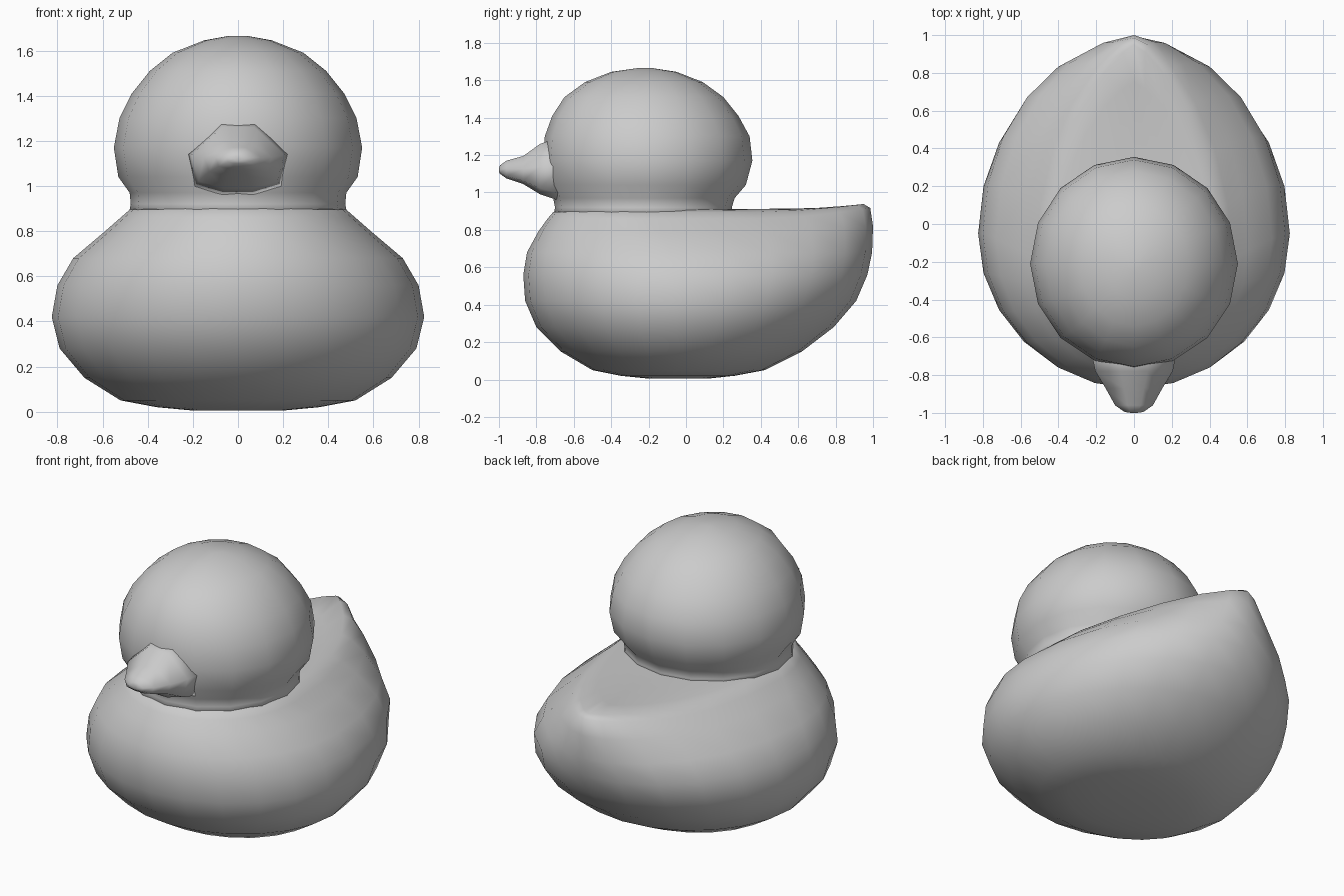
import bpy, bmesh, math

cube = bpy.data.objects.get("Cube")
if cube:
    bpy.data.objects.remove(cube, do_unlink=True)

grey = bpy.data.materials.new("plain grey")
grey.use_nodes = True
colour = (0.6, 0.6, 0.6, 1)
grey.diffuse_color = colour
grey.node_tree.nodes["Principled BSDF"].inputs["Base Color"].default_value = colour


def loft(name, rings):
    """Skin a list of equal rings, close both ends and smooth the result."""
    bm = bmesh.new()
    loops = [[bm.verts.new(p) for p in ring] for ring in rings]
    n = len(loops[0])
    for a, b in zip(loops, loops[1:]):
        for i in range(n):
            j = (i + 1) % n
            bm.faces.new((a[i], a[j], b[j], b[i]))
    bm.faces.new(loops[0][::-1])
    bm.faces.new(loops[-1])
    bmesh.ops.recalc_face_normals(bm, faces=bm.faces[:])
    mesh = bpy.data.meshes.new(name)
    bm.to_mesh(mesh)
    bm.free()
    mesh.materials.append(grey)
    obj = bpy.data.objects.new(name, mesh)
    bpy.context.collection.objects.link(obj)
    mesh.shade_smooth()
    return obj


def slice_ring(z, width, front, back, middle, n, taper=1.0, lift=0.0):
    """Level oval slice; taper narrows its rear half, lift raises the tail."""
    ring = []
    for i in range(n):
        t = math.tau * i / n
        c, s = math.cos(t), math.sin(t)
        y = middle + c * ((back - middle) if c > 0 else (middle - front))
        x = width * math.copysign(abs(s) ** (taper if c > 0 else 1), s)
        ring.append((x, y, z + lift * max(0, (y - 0.3) / 0.7) ** 2))
    return ring


# Body: height, half width, front, back, widest y, rear taper, tail lift
body = [
    (0.005, 0.20, -0.20, 0.12, -0.05, 1, 0),
    (0.02, 0.36, -0.35, 0.26, -0.05, 1, 0),
    (0.05, 0.52, -0.50, 0.42, -0.05, 1, 0),
    (0.15, 0.68, -0.67, 0.62, -0.05, 1, 0),
    (0.28, 0.79, -0.80, 0.79, -0.05, 1, 0),
    (0.42, 0.825, -0.86, 0.91, -0.05, 1, 0),
    (0.56, 0.80, -0.87, 0.97, -0.05, 1, 0),
    (0.68, 0.73, -0.85, 0.995, -0.08, 1.1, 0),
    (0.79, 0.60, -0.79, 1.0, -0.14, 1.2, 0.03),
    (0.86, 0.52, -0.74, 0.985, -0.2, 1.35, 0.06),
    (0.895, 0.48, -0.71, 0.95, -0.22, 1.55, 0.05),
    (0.905, 0.44, -0.68, 0.75, -0.22, 1.5, 0.03),
    (0.91, 0.40, -0.62, 0.25, -0.22, 1, 0),
]
loft("body", [slice_ring(z, w, f, b, m, 24, t, l) for z, w, f, b, m, t, l in body])

# Head with the neck below it: height, half width, front, back
head = [
    (0.87, 0.485, -0.71, 0.26),
    (0.92, 0.475, -0.70, 0.245),
    (0.97, 0.48, -0.71, 0.26),
    (1.04, 0.53, -0.745, 0.32),
    (1.17, 0.55, -0.765, 0.355),
    (1.30, 0.525, -0.755, 0.34),
    (1.41, 0.47, -0.715, 0.28),
    (1.51, 0.39, -0.65, 0.20),
    (1.59, 0.29, -0.54, 0.09),
    (1.645, 0.15, -0.40, -0.05),
    (1.665, 0.04, -0.26, -0.18),
]
loft("head", [slice_ring(z, w, f, b, -0.21, 16) for z, w, f, b in head])

# Beak: y, half width, lower edge, upper edge
beak = [
    (-0.66, 0.23, 0.95, 1.30),
    (-0.78, 0.205, 0.99, 1.26),
    (-0.87, 0.15, 1.045, 1.195),
    (-0.96, 0.10, 1.075, 1.17),
    (-0.995, 0.05, 1.10, 1.145),
    (-1.0, 0.015, 1.11, 1.13),
]


def beak_ring(y, w, low, high):
    h = high - low
    return [(-0.35 * w, y, high), (0.35 * w, y, high), (w, y, low + 0.55 * h),
            (0.85 * w, y, low + 0.12 * h), (0.3 * w, y, low),
            (-0.3 * w, y, low), (-0.85 * w, y, low + 0.12 * h),
            (-w, y, low + 0.55 * h)]


loft("beak", [beak_ring(*r) for r in beak])
